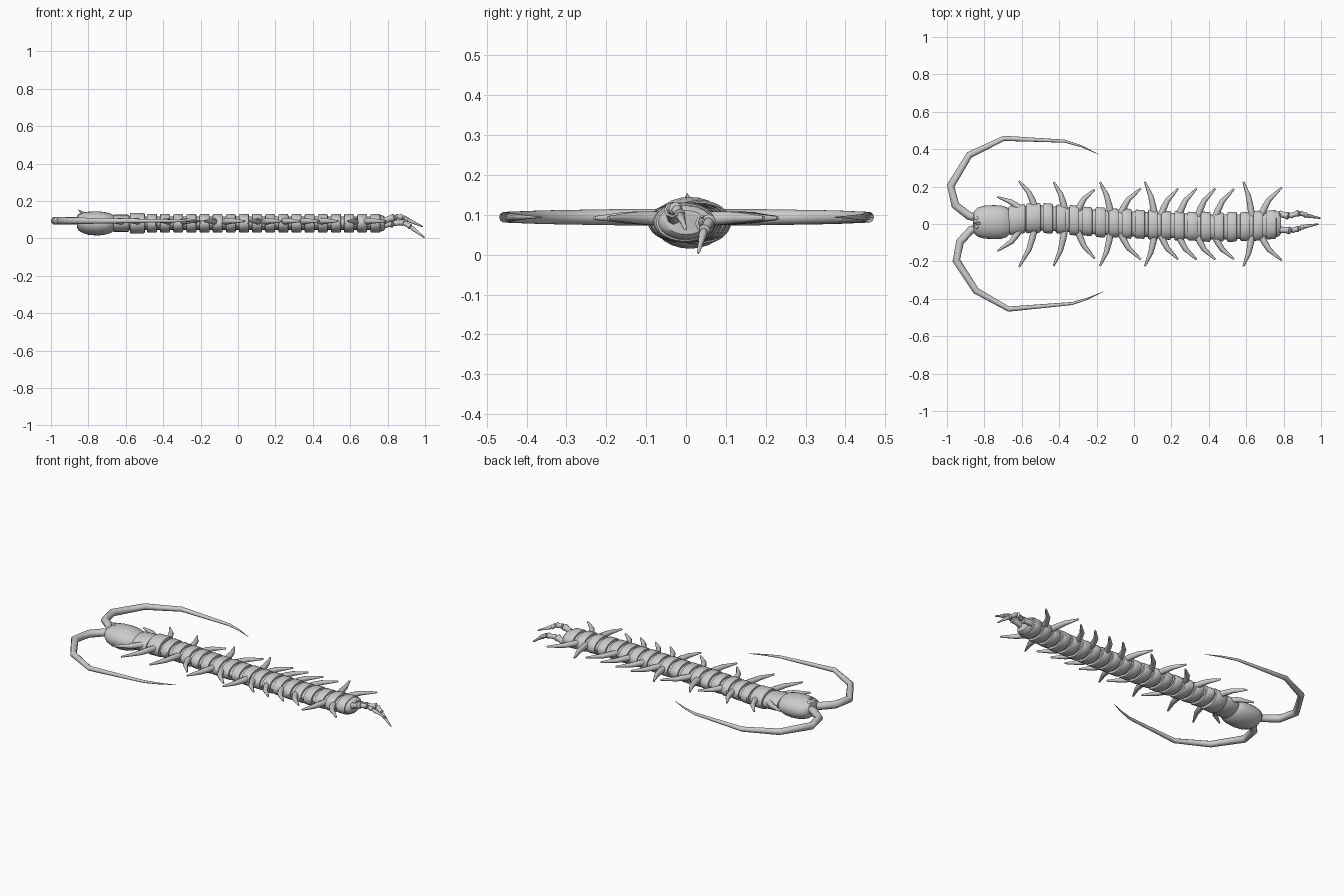
import bpy, bmesh, math
from mathutils import Vector


def finish(name, bm, angle=40):
    bmesh.ops.recalc_face_normals(bm, faces=bm.faces)
    me = bpy.data.meshes.new(name)
    bm.to_mesh(me)
    bm.free()
    ob = bpy.data.objects.new(name, me)
    bpy.context.collection.objects.link(ob)
    bpy.ops.object.select_all(action='DESELECT')
    ob.select_set(True)
    bpy.context.view_layer.objects.active = ob
    bpy.ops.object.shade_smooth_by_angle(angle=math.radians(angle))
    return ob


def skin(bm, rings):
    n = len(rings[0])
    vs = [[bm.verts.new(p) for p in r] for r in rings]
    for a, b in zip(vs, vs[1:]):
        for i in range(n):
            bm.faces.new((a[i], a[(i + 1) % n], b[(i + 1) % n], b[i]))
    bm.faces.new(vs[0])
    bm.faces.new(vs[-1])


def loft_x(name, sections, n=24):
    """Elliptical sections (x, y centre, z centre, half width, half height)."""
    bm = bmesh.new()
    skin(bm, [[(x, y + w * math.cos(2 * math.pi * i / n), z + h * math.sin(2 * math.pi * i / n))
               for i in range(n)] for x, y, z, w, h in sections])
    return finish(name, bm)


def tube(name, pts, radii, n=8):
    pts = [Vector(p) for p in pts]
    bm = bmesh.new()
    rings = []
    for k, p in enumerate(pts):
        t = (pts[min(k + 1, len(pts) - 1)] - pts[max(k - 1, 0)]).normalized()
        u = t.cross(Vector((0, 0, 1))).normalized()
        v = u.cross(t)
        rings.append([p + radii[k] * (u * math.cos(2 * math.pi * i / n) + v * math.sin(2 * math.pi * i / n))
                      for i in range(n)])
    skin(bm, rings)
    return finish(name, bm, 50)


# gentle sideways weave of the body
WEAVE = [(-0.85, 0.01), (-0.7, 0.015), (-0.53, 0.035), (-0.35, 0.022), (-0.2, 0.01),
         (0.0, 0.0), (0.2, -0.008), (0.45, -0.017), (0.6, -0.013), (0.8, 0.0)]


def cy(x):
    for (a, ya), (b, yb) in zip(WEAVE, WEAVE[1:]):
        if x <= b:
            return ya + (yb - ya) * (x - a) / (b - a)
    return WEAVE[-1][1]


# head
loft_x("head", [(x, 0.01, z, w, h) for x, z, w, h in [
    (-0.862, 0.087, 0.035, 0.025), (-0.855, 0.087, 0.06, 0.042), (-0.835, 0.084, 0.078, 0.053),
    (-0.80, 0.081, 0.088, 0.062), (-0.75, 0.08, 0.091, 0.065), (-0.71, 0.08, 0.089, 0.06),
    (-0.68, 0.081, 0.08, 0.052), (-0.662, 0.082, 0.062, 0.04)]])
# small horn and eyes on the head front
tube("head_horn", [(-0.81, 0.005, 0.125), (-0.84, 0.004, 0.143), (-0.855, 0.003, 0.154)], [0.012, 0.007, 0.001], 6)
for s, side in ((1, "left"), (-1, "right")):
    bm = bmesh.new()
    bmesh.ops.create_uvsphere(bm, u_segments=12, v_segments=8, radius=0.013)
    bmesh.ops.translate(bm, verts=bm.verts, vec=(-0.84, 0.008 + s * 0.022, 0.124))
    finish("eye_" + side, bm)

# inner body core seen between the plates
loft_x("body_core", [(-0.7 + 0.05 * i, cy(-0.7 + 0.05 * i), 0.082, 0.066, 0.036) for i in range(30)])


def plate(name, a, b, w, h):
    d = b - a
    prof = [(0, 0.82), (0.02, 0.94), (0.12, 1.0), (0.88, 1.0), (0.98, 0.94), (1, 0.82)]
    loft_x(name, [(a + d * t, cy(a + d * t), 0.081, w * s, h * s) for t, s in prof])


# neck rings and body plates
plate("neck_ring", -0.672, -0.58, 0.078, 0.046)
plate("collar_plate", -0.578, -0.498, 0.08, 0.056)
START, END, COUNT = -0.487, 0.778, 18
pitch = (END - START) / COUNT
for i in range(COUNT):
    a = START + i * pitch
    plate(f"body_plate_{i + 1}", a, a + pitch * 0.76, 0.08 if i % 2 == 0 else 0.077, 0.05)
loft_x("tail_cap", [(0.75, -0.002, 0.081, 0.07, 0.045), (0.775, 0, 0.081, 0.066, 0.042),
                    (0.787, 0, 0.081, 0.05, 0.03)])

# legs: base x, tip x, tip reach in y
LEGS = [(-0.61, -0.73, 0.145), (-0.53, -0.615, 0.23), (-0.37, -0.43, 0.225), (-0.3, -0.21, 0.185),
        (-0.125, -0.182, 0.225), (-0.07, 0.037, 0.19), (0.11, 0.058, 0.225), (0.145, 0.235, 0.188),
        (0.24, 0.335, 0.19), (0.34, 0.435, 0.19), (0.435, 0.535, 0.188), (0.63, 0.585, 0.226),
        (0.68, 0.79, 0.195)]
for i, (bx, tx, reach) in enumerate(LEGS):
    for s, side in ((1, "left"), (-1, "right")):
        y0 = cy(bx) + s * 0.055
        y1 = s * reach
        mx = bx + (tx - bx) * 0.38
        tube(f"leg_{side}_{i + 1}",
             [(bx, y0, 0.09), (bx + (tx - bx) * 0.15, y0 + (y1 - y0) * 0.25, 0.092),
              (mx, y0 + (y1 - y0) * 0.56, 0.093), (tx, y1, 0.092)],
             [0.018, 0.017, 0.014, 0.005], 8)

# antennae sweeping backwards
AR = [0.02, 0.022, 0.022, 0.021, 0.018, 0.014, 0.008, 0.005, 0.001]
AL = [(-0.81, 0.03), (-0.88, 0.042), (-0.955, 0.1), (-0.98, 0.205), (-0.88, 0.37),
      (-0.695, 0.458), (-0.37, 0.443), (-0.28, 0.415), (-0.19, 0.373)]
AT = [(-0.81, -0.02), (-0.87, -0.03), (-0.93, -0.095), (-0.95, -0.195), (-0.845, -0.357),
      (-0.67, -0.455), (-0.33, -0.425), (-0.25, -0.4), (-0.16, -0.36)]
for name, path in (("antenna_left", AL), ("antenna_right", AT)):
    tube(name, [(x, y, 0.094) for x, y in path], AR, 10)

# jointed tail legs
TAILS = {"left": [(0.77, 0.055, 0.07), (0.83, 0.042, 0.08), (0.885, 0.06, 0.085), (0.925, 0.045, 0.06), (1.0, 0.03, 0.002)],
         "right": [(0.77, -0.03, 0.09), (0.84, -0.035, 0.115), (0.88, -0.025, 0.115), (0.905, -0.015, 0.1), (0.99, 0.0, 0.062)]}
for side, p in TAILS.items():
    for k in range(4):
        a, b = Vector(p[k]), Vector(p[k + 1])
        r = [0.019, 0.016, 0.014, 0.011][k]
        ends = (0.6, 1.0, 0.8, 1.1, 0.6) if k < 3 else (0.7, 1.0, 0.6, 0.4, 0.05)
        tube(f"tail_leg_{side}_{k + 1}", [a.lerp(b, t) for t in (0, 0.15, 0.55, 0.9, 1.0)],
             [r * e for e in ends], 8)
